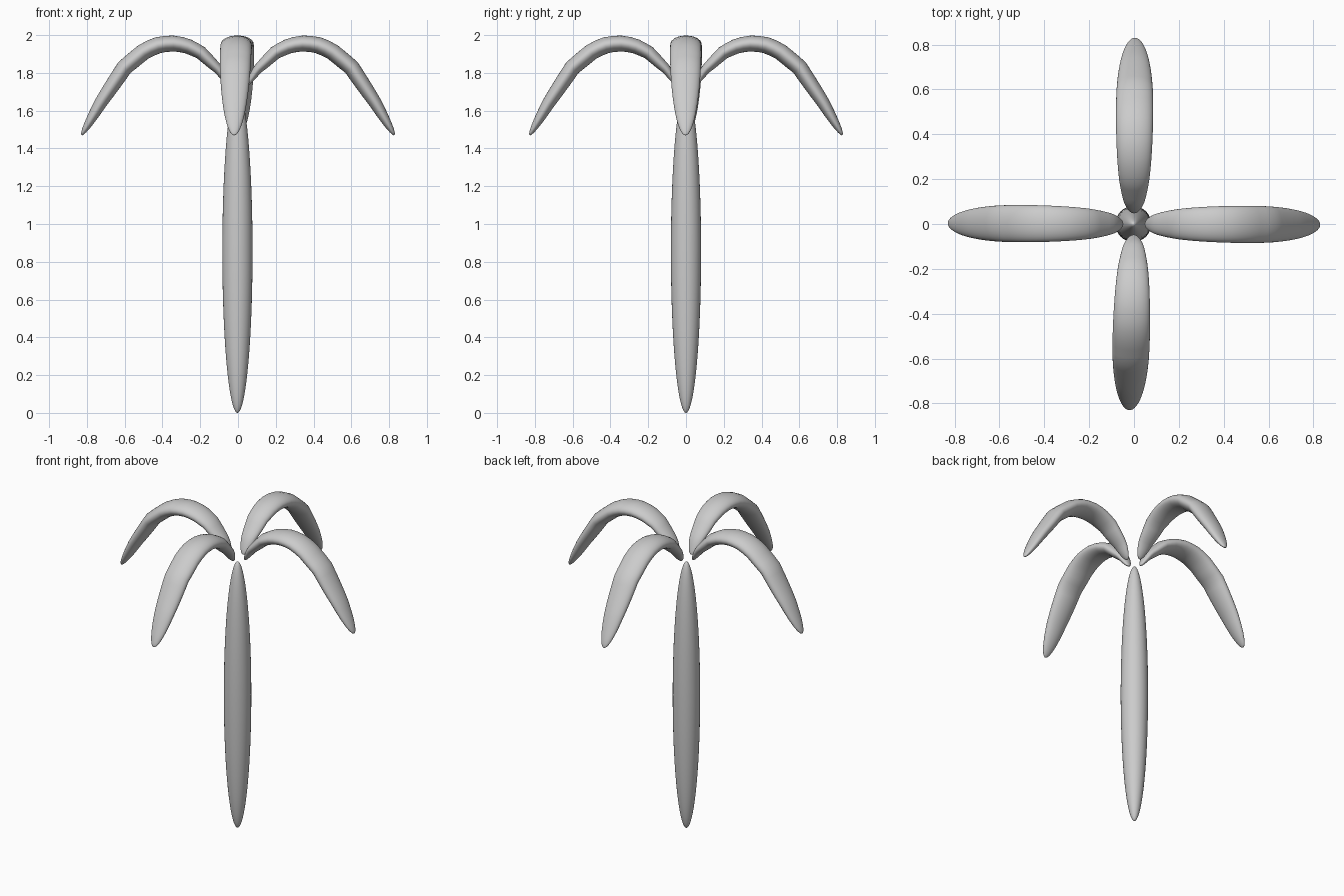
import bpy, bmesh, math
from mathutils import Vector

cube = bpy.data.objects.get("Cube")
if cube:
    bpy.data.objects.remove(cube, do_unlink=True)

grey = bpy.data.materials.new("plain_grey")
grey.use_nodes = True
colour = (0.6, 0.6, 0.6, 1)
grey.diffuse_color = colour
grey.node_tree.nodes["Principled BSDF"].inputs["Base Color"].default_value = colour

SIDES = 32
RINGS = 40


def polyline(points):
    """Return a function giving the point at fraction t of a bent line's length."""
    pts = [Vector((x, 0, z)) for x, z in points]
    lengths = [(b - a).length for a, b in zip(pts, pts[1:])]
    total = sum(lengths)

    def at(t):
        d = t * total
        for a, b, seg in zip(pts, pts[1:], lengths):
            if d <= seg:
                return a.lerp(b, d / seg)
            d -= seg
        return pts[-1].copy()
    return at


def bent_ellipsoid(name, points, width, thick):
    """Ellipsoid swept along a line lying in the xz plane."""
    at = polyline(points)
    bm = bmesh.new()
    rings = []
    for i in range(1, RINGS):
        a = math.pi * i / RINGS
        t = (1 - math.cos(a)) / 2
        tangent = (at(min(t + 0.02, 1)) - at(max(t - 0.02, 0))).normalized()
        side = Vector((0, 1, 0))
        normal = tangent.cross(side)
        r = math.sin(a)
        ring = []
        for k in range(SIDES):
            u = math.tau * k / SIDES
            ring.append(bm.verts.new(at(t) + side * width * r * math.cos(u)
                                     + normal * thick * r * math.sin(u)))
        rings.append(ring)
    start, end = bm.verts.new(at(0)), bm.verts.new(at(1))
    for k in range(SIDES):
        n = (k + 1) % SIDES
        for low, high in zip(rings, rings[1:]):
            bm.faces.new((low[k], low[n], high[n], high[k]))
        bm.faces.new((start, rings[0][n], rings[0][k]))
        bm.faces.new((end, rings[-1][k], rings[-1][n]))
    bmesh.ops.recalc_face_normals(bm, faces=bm.faces)
    for face in bm.faces:
        face.smooth = True
    mesh = bpy.data.meshes.new(name)
    bm.to_mesh(mesh)
    bm.free()
    mesh.materials.append(grey)
    obj = bpy.data.objects.new(name, mesh)
    bpy.context.collection.objects.link(obj)
    return obj


# Trunk: a long upright spindle
trunk = bent_ellipsoid("trunk", [(0, 0), (0, 1.71)], 0.08, 0.08)
trunk.location.x = -0.003

# Fronds: flattened spindles arching out and drooping, one per side
arch = [(0.05, 1.735), (0.1, 1.815), (0.2, 1.91), (0.27, 1.943), (0.33, 1.956),
        (0.41, 1.952), (0.49, 1.92), (0.6, 1.83), (0.725, 1.645), (0.828, 1.47)]
for name, angle, sway in (("left_frond", 0, -0.2), ("back_frond", 90, -0.3),
                          ("right_frond", 180, -0.2), ("front_frond", 270, -1.4)):
    frond = bent_ellipsoid(name, arch, 0.083, 0.044)
    frond.rotation_euler.z = math.radians(angle + sway)
